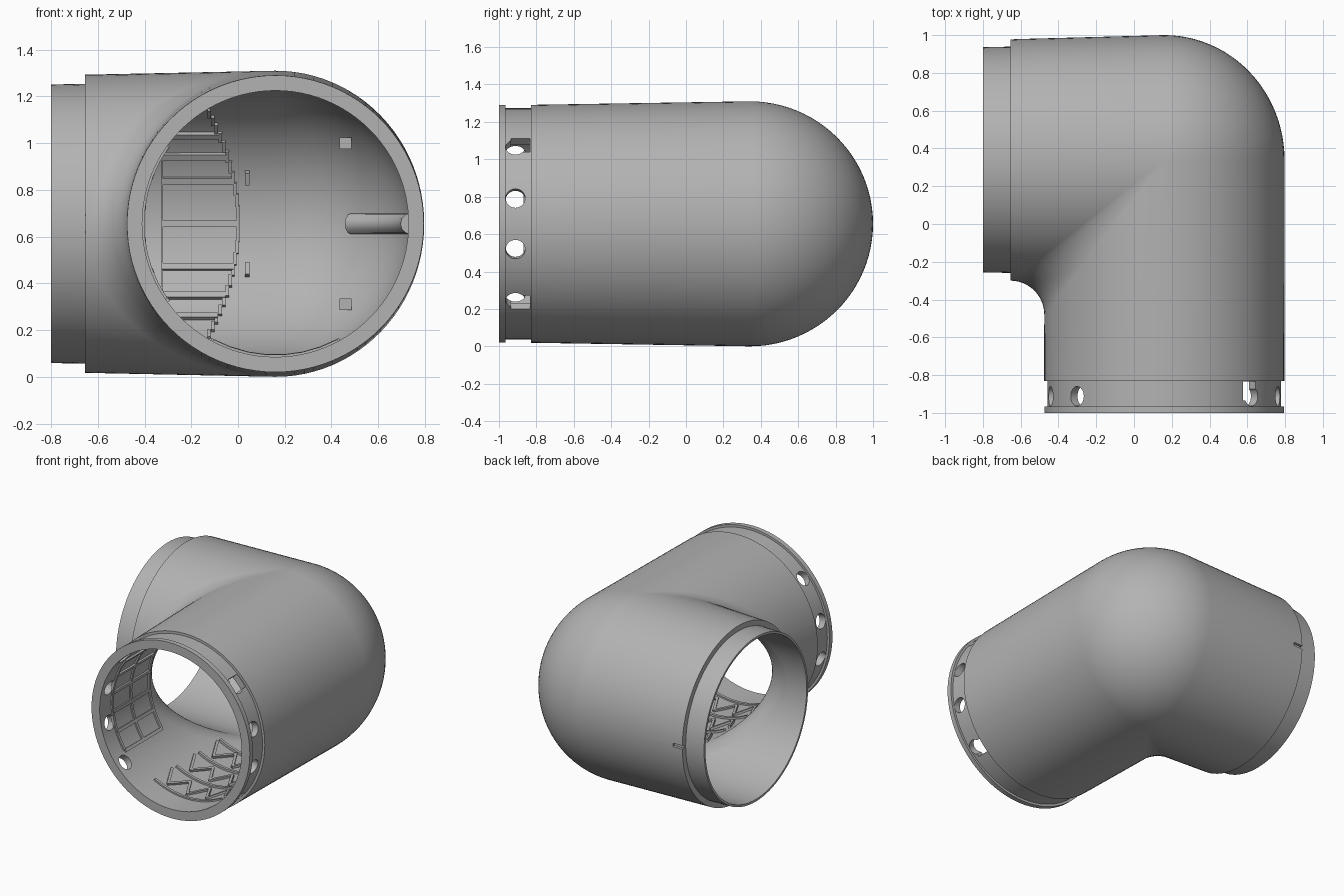
import bpy, bmesh
from math import pi, sin, cos, asin, radians
from mathutils import Matrix, Vector

cube = bpy.data.objects.get("Cube")
if cube:
    bpy.data.objects.remove(cube)

CX, CY, CZ = 0.16, 0.34, 0.655      # where the two pipe axes meet
BORE = 0.57
SIDES, STEPS = 96, 24

grey = bpy.data.materials.new("plain_grey")
grey.use_nodes = True
grey.diffuse_color = (0.45, 0.45, 0.45, 1)
grey.node_tree.nodes["Principled BSDF"].inputs["Base Color"].default_value = (0.45, 0.45, 0.45, 1)


def make_object(name, bm):
    bmesh.ops.recalc_face_normals(bm, faces=bm.faces)
    mesh = bpy.data.meshes.new(name)
    bm.to_mesh(mesh)
    bm.free()
    mesh.materials.append(grey)
    obj = bpy.data.objects.new(name, mesh)
    bpy.context.collection.objects.link(obj)
    return obj


def activate(obj):
    bpy.ops.object.select_all(action='DESELECT')
    obj.select_set(True)
    bpy.context.view_layer.objects.active = obj


def smooth(obj):
    activate(obj)
    bpy.ops.object.shade_smooth_by_angle(angle=radians(30))


def section(px, py, outer, inner, rz):
    """Ring made of two half ellipses, one to the outer and one to the inner side."""
    pts = []
    for k in range(SIDES):
        a = 2 * pi * k / SIDES
        side = outer if cos(a) > 0 else inner
        c = abs(cos(a))
        pts.append(Vector((px + side[0] * c, py + side[1] * c, CZ + rz * sin(a))))
    return pts


def elbow_rings(front, rx, ry, rz, fillet, side):
    """Front pipe rings, a fan round the corner, then side pipe rings."""
    rings = [section(CX, y, (r, 0), (-r, 0), r) for y, r in front]
    for i in range(STEPS + 1):
        a = pi / 2 * i / STEPS
        rings.append(section(CX, CY, (rx * cos(a), ry * sin(a)),
                             (-0.815 + fillet * cos(a), -0.82 + fillet * sin(a)), rz))
    rings += [section(x, CY, (0, r), (0, -r), r) for x, r in side]
    return rings


# Hollow elbow with grooved front collar and stepped side spigot
outside = elbow_rings([(-1, 0.635), (-0.965, 0.635), (-0.965, 0.618), (-0.83, 0.618), (-0.83, 0.636)],
                      0.637, 0.66, 0.655, 0.18,
                      [(-0.655, 0.638), (-0.655, 0.599), (-0.8, 0.596)])
inside = elbow_rings([(-1, BORE)], 0.575, 0.59, 0.58, 0.245, [(-0.8, 0.58)])
rings = outside + inside[::-1]
bm = bmesh.new()
loops = [[bm.verts.new(p) for p in ring] for ring in rings]
for i, loop in enumerate(loops):
    after = loops[(i + 1) % len(loops)]
    for k in range(SIDES):
        n = (k + 1) % SIDES
        bm.faces.new((loop[k], loop[n], after[n], after[k]))
bmesh.ops.remove_doubles(bm, verts=bm.verts, dist=0.00005)
elbow = make_object("elbow_pipe", bm)


def front_wall(angle, y, r):
    """Frame on the front pipe wall: local x radial, local y along the pipe."""
    return Matrix.Translation((CX, y, CZ)) @ Matrix.Rotation(-angle, 4, 'Y') @ Matrix.Translation((r, 0, 0))


def side_wall(angle, x, r):
    """Frame on the side pipe wall: local y radial, local x along the pipe."""
    return Matrix.Translation((x, CY, CZ)) @ Matrix.Rotation(angle, 4, 'X') @ Matrix.Translation((0, r, 0))


def add_box(bm, frame, size):
    bmesh.ops.create_cube(bm, size=1, matrix=frame @ Matrix.Diagonal((*size, 1)))


def cut(name, bm):
    cutter = make_object(name, bm)
    cutter.hide_render = True
    activate(elbow)
    mod = elbow.modifiers.new(name, 'BOOLEAN')
    mod.operation = 'DIFFERENCE'
    mod.solver = 'EXACT'
    mod.object = cutter
    bpy.ops.object.modifier_apply(modifier=mod.name)
    bpy.data.objects.remove(cutter)


# Round holes in the collar, on both sides
for i, deg in enumerate((-41.6, -12.8, 12.8, 41.6)):
    for j, turn in enumerate((0, 180)):
        bm = bmesh.new()
        bmesh.ops.create_cone(bm, cap_ends=True, segments=32, radius1=0.052, radius2=0.052, depth=0.2,
                              matrix=front_wall(radians(deg + turn), -0.912, 0.6) @ Matrix.Rotation(pi / 2, 4, 'Y'))
        cut(f"hole_cutter_{i}_{j}", bm)

# Two slots lengthened towards the body, and the small slit at the spigot
for i, deg in enumerate((-43, 43)):
    bm = bmesh.new()
    add_box(bm, front_wall(radians(deg), -0.885, 0.6), (0.2, 0.1, 0.1))
    cut(f"slot_cutter_{i}", bm)
bm = bmesh.new()
add_box(bm, side_wall(0, -0.63, 0.645), (0.1, 0.05, 0.025))
cut("slit_cutter", bm)
smooth(elbow)

# Lengthwise and crosswise ribs on the inner cheek of the front bore
bm = bmesh.new()
for deg in range(145, 216, 14):
    add_box(bm, front_wall(radians(deg), -0.65, BORE), (0.024, 0.42, 0.022))
for y in (-0.86, -0.65, -0.44):
    for deg in range(148, 213, 7):
        add_box(bm, front_wall(radians(deg), y, BORE), (0.02, 0.02, 0.072))
make_object("cheek_ribs", bm)

# Zigzag braces on the floor of the front bore
bm = bmesh.new()
for y in (-0.68, -0.42, -0.16):
    for i, deg in enumerate(range(-114, -65, 8)):
        spin = Matrix.Rotation(radians(28 if i % 2 else -28), 4, 'X')
        add_box(bm, front_wall(radians(deg), y, BORE) @ spin, (0.024, 0.18, 0.018))
for y in (-0.8, -0.55, -0.29, -0.05):
    for deg in range(-114, -65, 8):
        add_box(bm, front_wall(radians(deg), y, BORE), (0.02, 0.02, 0.082))
make_object("floor_braces", bm)

# Lengthwise ribs on the back wall of the side bore, ending on a curved edge
bm = bmesh.new()
for height in (-0.4, -0.31, -0.185, 0, 0.185, 0.29, 0.38):
    end = -0.55 * height ** 2
    add_box(bm, side_wall(asin(height / 0.58), (end - 0.325) / 2, 0.58), (end + 0.325, 0.03, 0.028))
for i in range(-11, 12):
    a = radians(i * 5)
    add_box(bm, side_wall(a, -0.55 * (0.58 * sin(a)) ** 2, 0.582), (0.014, 0.026, 0.054))
    add_box(bm, side_wall(a, -0.325, 0.582), (0.01, 0.026, 0.054))
make_object("back_wall_ribs", bm)

# Small clips on the back of the bore
bm = bmesh.new()
for sign in (-1, 1):
    add_box(bm, side_wall(sign * asin(0.2 / 0.58), 0.04, 0.575), (0.02, 0.05, 0.055))
    add_box(bm, Matrix.Translation((0.46, 0.68, CZ + sign * 0.345)), (0.05, 0.08, 0.05))
make_object("bore_clips", bm)

# Rounded guide ridge around the outer bend
curve = bpy.data.curves.new("guide_ridge", 'CURVE')
curve.dimensions = '3D'
curve.bevel_depth = 0.045
curve.use_fill_caps = True
line = curve.splines.new('POLY')
line.points.add(12)
for i, p in enumerate(line.points):
    a = radians(56) * i / 12
    p.co = (CX + 0.58 * cos(a), CY + 0.59 * sin(a), CZ, 1)
curve.materials.append(grey)
ridge = bpy.data.objects.new("guide_ridge", curve)
bpy.context.collection.objects.link(ridge)
activate(ridge)
bpy.ops.object.convert(target='MESH')
smooth(bpy.context.view_layer.objects.active)
